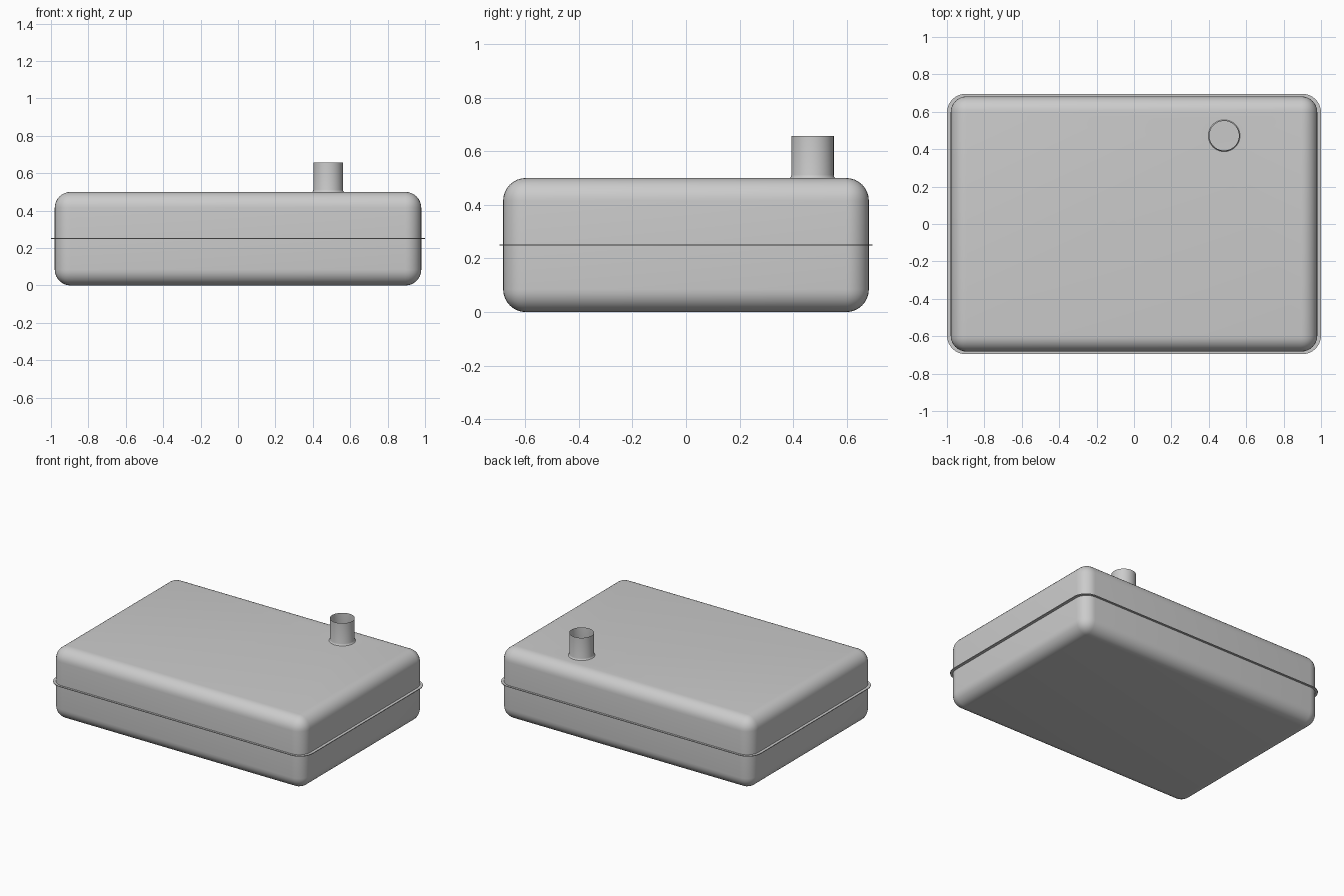
import bpy, bmesh, math

if "Cube" in bpy.data.objects:
    bpy.data.objects.remove(bpy.data.objects["Cube"])

HX, HY, H = 0.98, 0.682, 0.5      # body half sizes and height
R = 0.085                         # body edge radius
NECK = (0.482, 0.472)             # filler neck centre


def finish(name, bm, angle=35):
    bmesh.ops.recalc_face_normals(bm, faces=bm.faces[:])
    mesh = bpy.data.meshes.new(name)
    bm.to_mesh(mesh)
    bm.free()
    ob = bpy.data.objects.new(name, mesh)
    bpy.context.collection.objects.link(ob)
    bpy.ops.object.select_all(action='DESELECT')
    ob.select_set(True)
    bpy.context.view_layer.objects.active = ob
    bpy.ops.object.shade_smooth_by_angle(angle=math.radians(angle))
    return ob


def loop(bm, points):
    return [bm.verts.new(p) for p in points]


def bridge(bm, a, b):
    n = len(a)
    for i in range(n):
        j = (i + 1) % n
        bm.faces.new((a[i], a[j], b[j], b[i]))


def circle(r, z, n=48):
    return [(NECK[0] + r * math.cos(2 * math.pi * i / n),
             NECK[1] + r * math.sin(2 * math.pi * i / n), z) for i in range(n)]


def rounded_rect(hx, hy, r, z, seg=10):
    pts = []
    for k, (sx, sy) in enumerate([(1, 1), (-1, 1), (-1, -1), (1, -1)]):
        for i in range(seg + 1):
            a = math.pi / 2 * (k + i / seg)
            pts.append((sx * (hx - r) + r * math.cos(a),
                        sy * (hy - r) + r * math.sin(a), z))
    return pts


# Tank body: hollow rounded box with an opening under the neck
bm = bmesh.new()
bmesh.ops.create_cube(bm, size=1)
for v in bm.verts:
    v.co = (v.co.x * 2 * HX, v.co.y * 2 * HY, (v.co.z + 0.5) * H)
bmesh.ops.bevel(bm, geom=bm.edges[:], offset=R, offset_type='OFFSET',
                segments=8, profile=0.5, affect='EDGES', clamp_overlap=True)
top = max(bm.faces, key=lambda f: f.calc_center_median().z)
rim = list(top.edges)
bmesh.ops.delete(bm, geom=[top], context='FACES_ONLY')

# Filler neck: open tube with a small flare at its foot
rings = [loop(bm, circle(r, z)) for r, z in
         [(0.085, H), (0.081, H + 0.004), (0.079, H + 0.012), (0.079, 0.657)]]
for a, b in zip(rings, rings[1:]):
    bridge(bm, a, b)
foot = [bm.edges.get((rings[0][i - 1], rings[0][i])) for i in range(len(rings[0]))]
bmesh.ops.triangle_fill(bm, edges=rim + foot, use_beauty=True, normal=(0, 0, 1))
finish("tank_body", bm)

# Seam flange: thin ring around the middle
bm = bmesh.new()
t = 0.0025
loops = [loop(bm, rounded_rect(hx, hy, r, H / 2 + dz)) for hx, hy, r, dz in
         [(HX - 0.005, HY - 0.005, 0.08, t), (1.0, 0.696, 0.1, t),
          (1.0, 0.696, 0.1, -t), (HX - 0.005, HY - 0.005, 0.08, -t)]]
for i in range(4):
    bridge(bm, loops[i], loops[(i + 1) % 4])
finish("seam_flange", bm)
